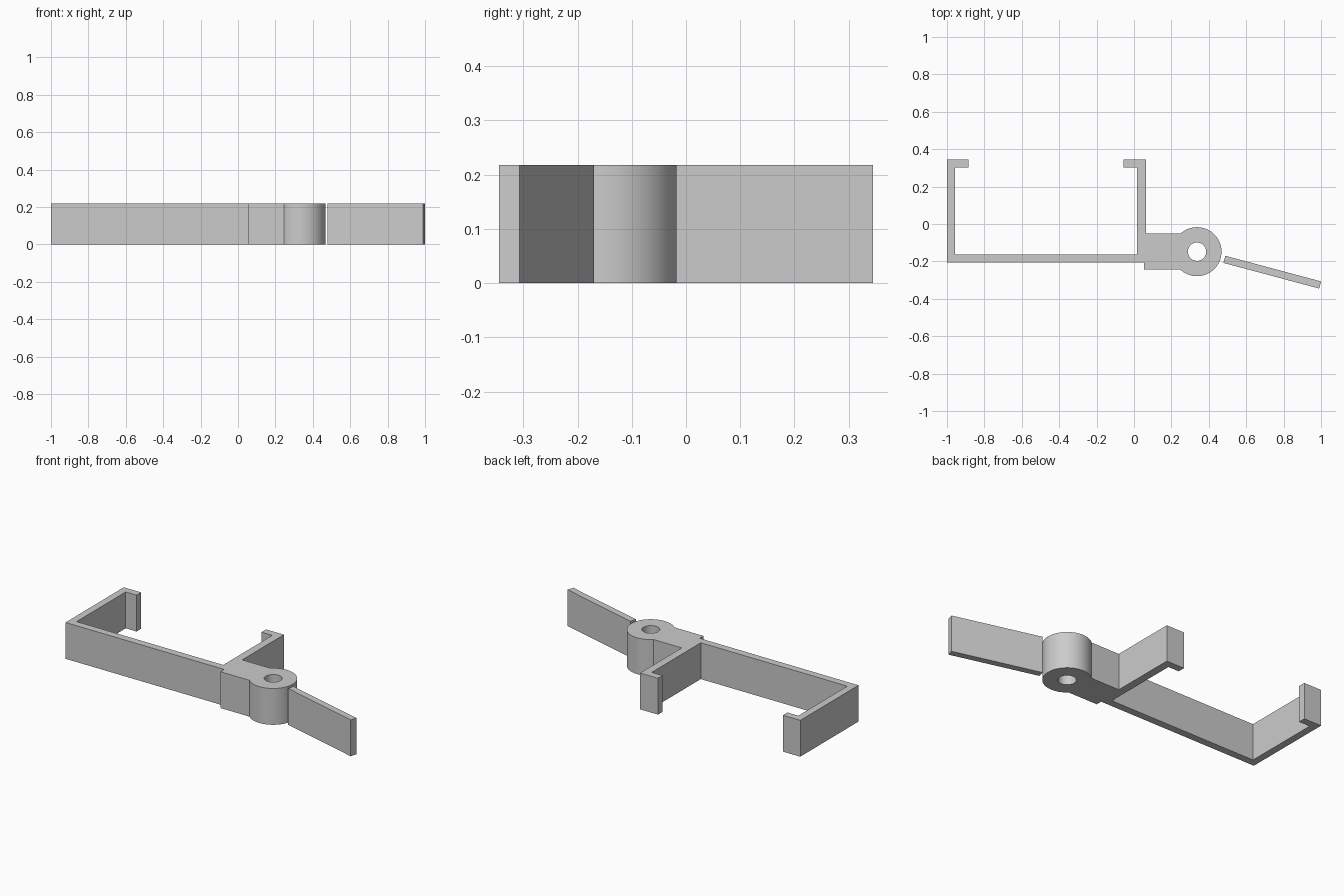
import bpy
import bmesh
from math import cos, sin, asin, pi

HEIGHT = 0.218

cube = bpy.data.objects.get("Cube")
if cube:
    bpy.data.objects.remove(cube, do_unlink=True)

grey = bpy.data.materials.new("plain grey")
grey.use_nodes = True
colour = (0.6, 0.6, 0.6, 1)
grey.diffuse_color = colour
grey.node_tree.nodes["Principled BSDF"].inputs["Base Color"].default_value = colour


def arc(centre, radius, start, end, steps):
    """Points along an arc, both ends included."""
    angles = [start + (end - start) * i / steps for i in range(steps + 1)]
    return [(centre[0] + radius * cos(a), centre[1] + radius * sin(a)) for a in angles]


def extrude_outline(name, *loops):
    """Fill closed outlines (later ones are holes) and extrude them upward."""
    bm = bmesh.new()
    edges = []
    for loop in loops:
        verts = [bm.verts.new((x, y, 0)) for x, y in loop]
        edges += [bm.edges.new((v, verts[i - 1])) for i, v in enumerate(verts)]
    bmesh.ops.triangle_fill(bm, edges=edges, use_beauty=True)
    result = bmesh.ops.extrude_face_region(bm, geom=bm.faces[:])
    top = [v for v in result["geom"] if isinstance(v, bmesh.types.BMVert)]
    bmesh.ops.translate(bm, verts=top, vec=(0, 0, HEIGHT))
    bmesh.ops.recalc_face_normals(bm, faces=bm.faces[:])
    mesh = bpy.data.meshes.new(name)
    bm.to_mesh(mesh)
    bm.free()
    mesh.materials.append(grey)
    obj = bpy.data.objects.new(name, mesh)
    bpy.context.collection.objects.link(obj)
    bpy.ops.object.select_all(action="DESELECT")
    obj.select_set(True)
    bpy.context.view_layer.objects.active = obj
    bpy.ops.object.shade_smooth_by_angle(angle=pi / 6)
    return obj


# Open clip with hooked ends, running into the hinge block and round barrel
pivot, radius, hole = (0.337, -0.148), 0.131, 0.049
tab_top, tab_bottom = -0.05, -0.243
upper = pi - asin((tab_top - pivot[1]) / radius)
lower = -pi - asin((tab_bottom - pivot[1]) / radius)
clip = [
    (-1, -0.207), (-1, 0.345), (-0.885, 0.345), (-0.885, 0.302),
    (-0.957, 0.302), (-0.957, -0.163), (0.016, -0.163), (0.016, 0.302),
    (-0.055, 0.302), (-0.055, 0.345), (0.063, 0.345), (0.063, tab_top),
]
clip += arc(pivot, radius, upper, lower, 48)
clip += [(0.053, tab_bottom), (0.053, -0.207)]
pin_hole = arc(pivot, hole, 0, 2 * pi, 40)[:-1]
extrude_outline("clip_with_hinge_barrel", clip, pin_hole)

# Separate slanted lever blade
extrude_outline("lever_blade", [(0.488, -0.17), (1, -0.307), (0.99, -0.345), (0.478, -0.208)])
